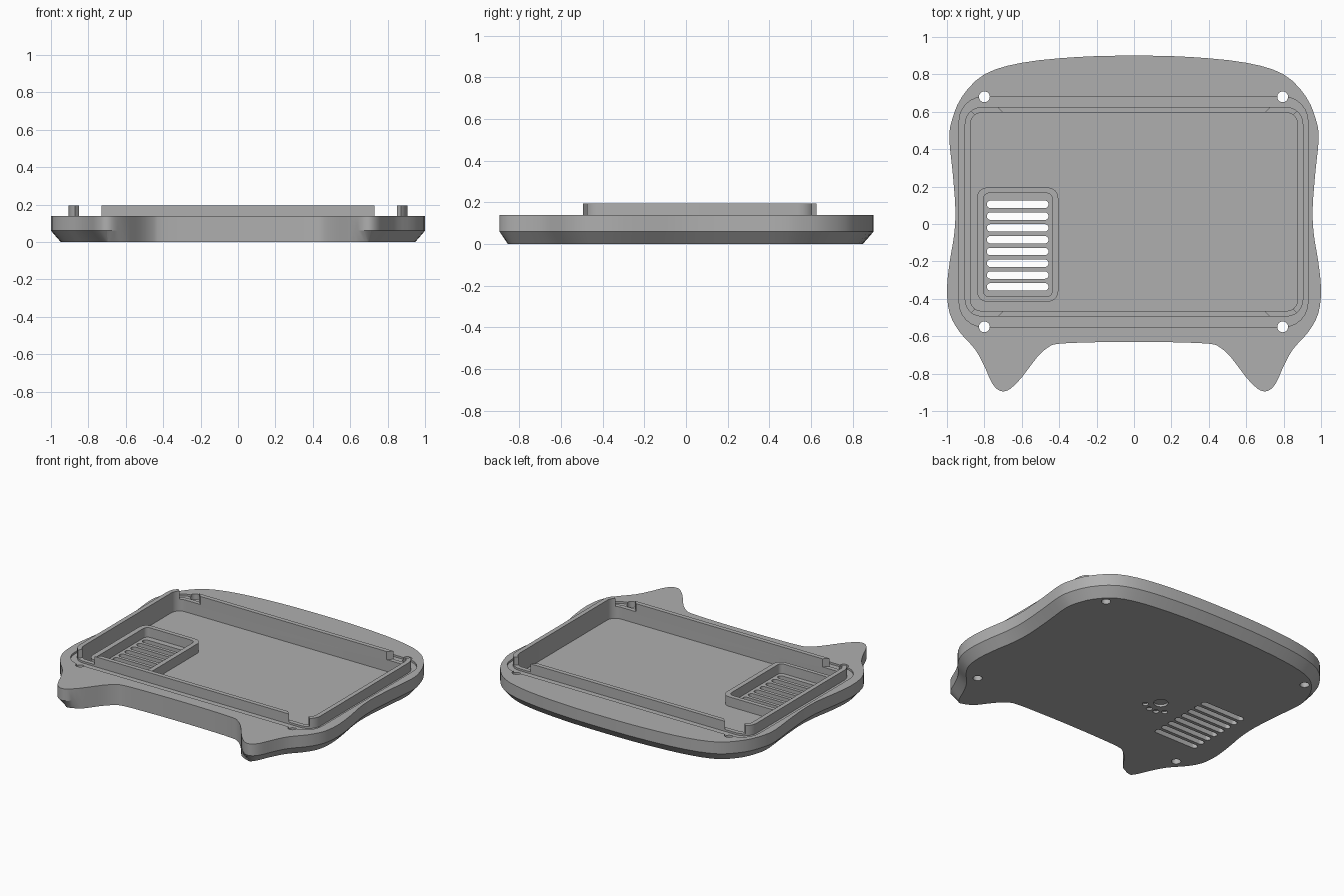
import bpy, bmesh, math
from mathutils import Vector

if "Cube" in bpy.data.objects:
    bpy.data.objects.remove(bpy.data.objects["Cube"])

grey = bpy.data.materials.new("plain_grey")
grey.diffuse_color = (0.43, 0.43, 0.43, 1)
grey.use_nodes = True
grey.node_tree.nodes["Principled BSDF"].inputs["Base Color"].default_value = grey.diffuse_color


def prism(name, rings):
    """Closed solid from stacked rings of equal point count: [(points, z), ...]"""
    bm = bmesh.new()
    loops = [[bm.verts.new((x, y, z)) for x, y in pts] for pts, z in rings]
    n = len(loops[0])
    for a, b in zip(loops, loops[1:]):
        for i in range(n):
            j = (i + 1) % n
            bm.faces.new((a[i], a[j], b[j], b[i]))
    bm.faces.new(loops[0][::-1])
    bm.faces.new(loops[-1])
    bmesh.ops.recalc_face_normals(bm, faces=bm.faces)
    mesh = bpy.data.meshes.new(name)
    bm.to_mesh(mesh)
    bm.free()
    ob = bpy.data.objects.new(name, mesh)
    bpy.context.collection.objects.link(ob)
    mesh.materials.append(grey)
    return ob


def rounded(x0, x1, y0, y1, r, steps=6):
    pts = []
    corners = ((x1 - r, y1 - r), (x0 + r, y1 - r), (x0 + r, y0 + r), (x1 - r, y0 + r))
    for q, (cx, cy) in enumerate(corners):
        for k in range(steps + 1):
            a = math.pi / 2 * (q + k / steps)
            pts.append((cx + r * math.cos(a), cy + r * math.sin(a)))
    return pts


def circle(x, y, r, n=24):
    return [(x + r * math.cos(i * math.tau / n), y + r * math.sin(i * math.tau / n)) for i in range(n)]


def cut(ob, pts, z0, z1):
    cutter = prism("cutter", [(pts, z0), (pts, z1)])
    mod = ob.modifiers.new("cut", 'BOOLEAN')
    mod.operation, mod.solver, mod.object = 'DIFFERENCE', 'EXACT', cutter
    bpy.context.view_layer.objects.active = ob
    bpy.ops.object.modifier_apply(modifier=mod.name)
    bpy.data.objects.remove(cutter)


# Body outline: right half, back centre to front centre, smoothed and mirrored
half = [(0, .9), (.3, .893), (.6, .862), (.8, .8), (.92, .68), (.975, .55), (.987, .45),
        (.97, .28), (.955, .08), (.962, -.06), (.985, -.2), (1, -.35), (.985, -.48),
        (.93, -.58), (.85, -.67), (.8, -.76), (.765, -.84), (.735, -.88), (.7, -.895),
        (.66, -.88), (.6, -.82), (.52, -.715), (.46, -.66), (.4, -.64), (.2, -.632), (0, -.63)]
ctrl = half + [(-x, y) for x, y in half[-2:0:-1]]
ctrl = [Vector(p) for p in ctrl]
outline = []
n = len(ctrl)
for i in range(n):
    a, b, c, d = (ctrl[(i + k) % n] for k in (-1, 0, 1, 2))
    for t in (0, 1 / 3, 2 / 3):
        p = b + (c - a) * t / 2 + (2 * a - 5 * b + 4 * c - d) * t * t / 2 \
            + (3 * b - a - 3 * c + d) * t ** 3 / 2
        outline.append(p)

# Underside bevel runs round the outside and fades out between the two ears
base = []
n = len(outline)
for i, p in enumerate(outline):
    t = (outline[(i + 1) % n] - outline[i - 1]).normalized()
    inset = .052
    if p.y < -.6 and abs(p.x) < .7:
        inset *= max(0, (abs(p.x) - .6) / .1)
    base.append(p + Vector((t.y, -t.x)) * inset)
rings = [(base, 0), (outline, .06), (outline, .14)]
body = prism("body_shell", rings)

# Shallow seat around the lip, then the deep tray
FLOOR = .06
cut(body, rounded(-.935, .93, -.55, .68, .13), .127, .3)
cut(body, rounded(-.89, .89, -.48, .61, .075), FLOOR, .3)

# Corner screw holes
for x in (-.8, .795):
    for y in (-.55, .68):
        cut(body, circle(x, y, .029), -.1, .3)

# Vent slots
for i in range(8):
    y = .105 - i * .063
    cut(body, rounded(-.787, -.457, y - .02, y + .02, .0199), -.1, .3)

# Shallow round dimples underneath
for x, y, r in ((-.266, -.06, .045), (-.2, -.13, .019), (-.255, -.158, .019),
                (-.308, -.158, .019), (-.355, -.13, .019)):
    cut(body, circle(x, y, r), -.1, .015)

# Raised lip with a slanted gap near every corner
lip = prism("tray_lip", [(rounded(-.905, .905, -.495, .625, .09), FLOOR - .005),
                         (rounded(-.905, .905, -.495, .625, .09), .195)])
cut(lip, rounded(-.875, .875, -.465, .595, .06), -.1, .3)
for sx in (-1, 1):
    for sy in (-1, 1):
        gap = [(.675, .57), (.755, .65), (.915, .65), (.835, .57)]
        cut(lip, [(sx * x, .065 + sy * (y - .065)) for x, y in gap], .14, .3)

# Frame around the vent
frame = prism("vent_frame", [(rounded(-.84, -.405, -.415, .195, .055), FLOOR - .005),
                             (rounded(-.84, -.405, -.415, .195, .055), .125)])
cut(frame, rounded(-.805, -.437, -.388, .165, .03), -.1, .3)

# Smooth the curved walls, keep the corners crisp
for ob in (body, lip, frame):
    bpy.ops.object.select_all(action='DESELECT')
    ob.select_set(True)
    bpy.context.view_layer.objects.active = ob
    bpy.ops.object.shade_smooth_by_angle(angle=math.radians(25))
